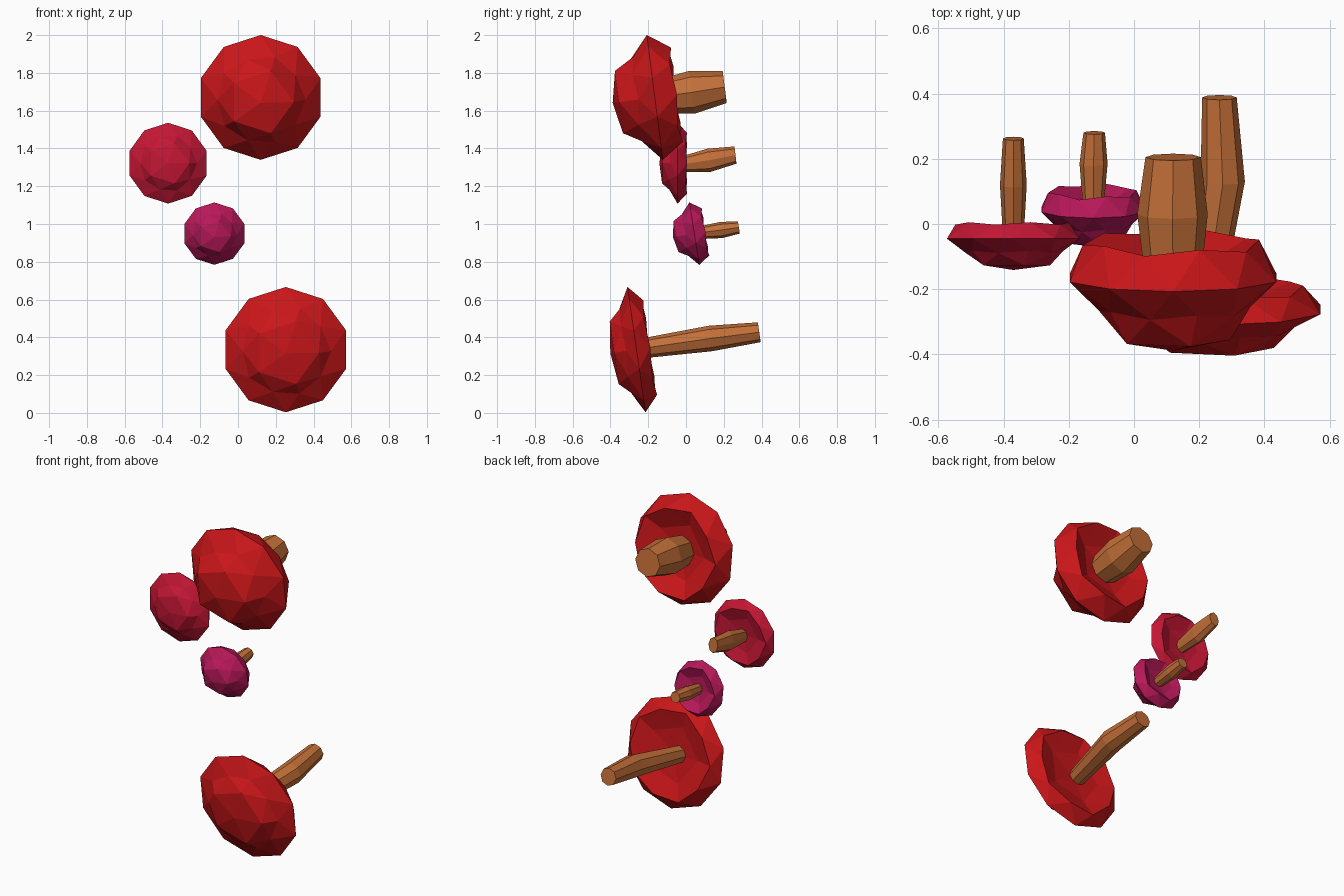
import bpy, bmesh, math
from mathutils import Vector, Matrix

if "Cube" in bpy.data.objects:
    bpy.data.objects.remove(bpy.data.objects["Cube"])


def material(name, rgb):
    m = bpy.data.materials.new(name)
    m.diffuse_color = (*rgb, 1)
    m.use_nodes = True
    m.node_tree.nodes["Principled BSDF"].inputs["Base Color"].default_value = m.diffuse_color
    return m


def finish(bm, name, mat):
    bmesh.ops.recalc_face_normals(bm, faces=bm.faces)
    me = bpy.data.meshes.new(name)
    bm.to_mesh(me)
    bm.free()
    ob = bpy.data.objects.new(name, me)
    me.materials.append(mat)
    bpy.context.collection.objects.link(ob)


def cap(name, centre, radius, height, tilt, mat):
    # low-poly ball, squashed, with a conical top and a hollow underside
    bm = bmesh.new()
    bmesh.ops.create_icosphere(bm, subdivisions=2, radius=1)
    for v in bm.verts:
        z = v.co.z
        if z < -0.95:        # middle of the hollow
            v.co.z = -0.15
        elif z < -0.7:       # ring inside the hollow
            v.co.z = -0.25
        elif z < -0.3:       # rim
            v.co.xy *= 0.93
        elif 0.3 < z < 0.7:  # shoulder
            v.co.xy *= 0.8
            v.co.z *= 0.87
    bm.transform(Matrix.Translation(centre)
                 @ Matrix.Rotation(math.radians(90 + tilt), 4, 'X')
                 @ Matrix.Diagonal((radius, radius, height, 1)))
    finish(bm, name, mat)


def stem(name, rings, tilt, mat, sides=8):
    # barrel-shaped stem: each ring is (x, y, z, half width, half height)
    bm = bmesh.new()
    rot = Matrix.Rotation(math.radians(90 + tilt), 3, 'X')
    loops = []
    for x, y, z, rx, rz in rings:
        loop = []
        for i in range(sides):
            a = 2 * math.pi * i / sides
            p = rot @ Vector((rx * math.cos(a), rz * math.sin(a), 0))
            loop.append(bm.verts.new(p + Vector((x, y, z))))
        loops.append(loop)
    for a, b in zip(loops, loops[1:]):
        for i in range(sides):
            j = (i + 1) % sides
            bm.faces.new((a[i], a[j], b[j], b[i]))
    bm.faces.new(loops[0])
    bm.faces.new(loops[-1])
    finish(bm, name, mat)


red = material("red", (0.6, 0.008, 0.01))
crimson = material("crimson", (0.55, 0.008, 0.034))
magenta = material("magenta", (0.48, 0.009, 0.1))
brown = material("brown", (0.55, 0.16, 0.04))

# name, cap centre, radius, height, tilt, colour, stem rings
mushrooms = [
    ("top", (0.12, -0.165, 1.67), 0.333, 0.225, 7.3, red,
     [(0.12, -0.2, 1.665, 0.082, 0.082), (0.118, 0.03, 1.697, 0.108, 0.114),
      (0.12, 0.205, 1.725, 0.085, 0.085)]),
    ("left", (-0.37, -0.045, 1.322), 0.214, 0.096, 0, crimson,
     [(-0.37, -0.07, 1.308, 0.03, 0.035), (-0.37, 0.12, 1.337, 0.041, 0.062),
      (-0.37, 0.262, 1.365, 0.032, 0.046)]),
    ("small", (-0.125, 0.044, 0.949), 0.167, 0.115, 9, magenta,
     [(-0.125, 0.02, 0.947, 0.029, 0.029), (-0.124, 0.185, 0.968, 0.043, 0.043),
      (-0.122, 0.28, 0.982, 0.033, 0.033)]),
    ("bottom", (0.253, -0.262, 0.335), 0.335, 0.14, 8.2, red,
     [(0.21, -0.29, 0.333, 0.05, 0.05), (0.272, 0.13, 0.394, 0.068, 0.068),
      (0.262, 0.388, 0.427, 0.053, 0.053)]),
]

for name, centre, radius, height, tilt, mat, rings in mushrooms:
    cap(name + "_mushroom_cap", centre, radius, height, tilt, mat)
    stem(name + "_mushroom_stem", rings, max(tilt, 7), brown)
